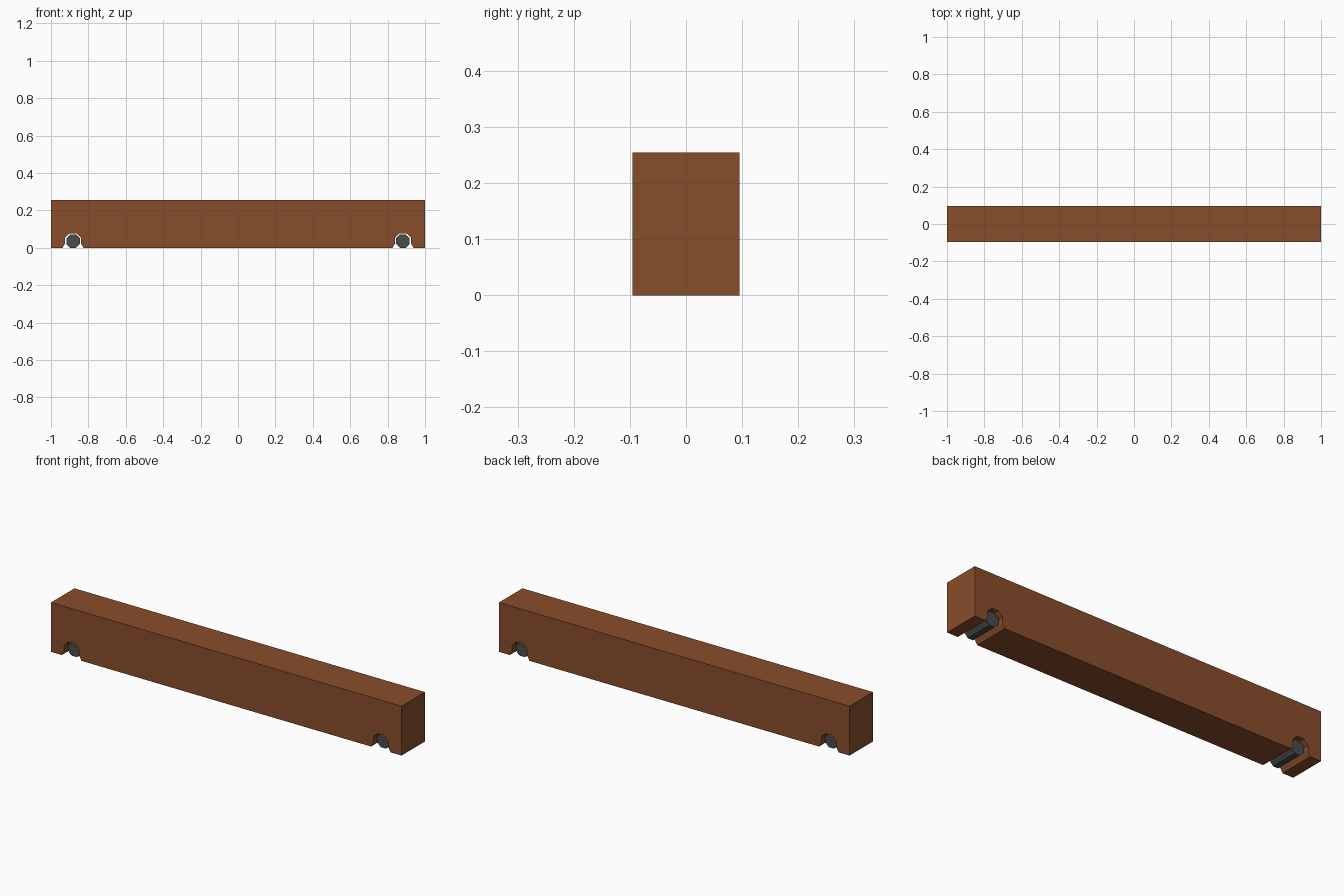
import bpy, bmesh, math

if "Cube" in bpy.data.objects:
    bpy.data.objects.remove(bpy.data.objects["Cube"])

HALF_Y, HEIGHT = 0.0955, 0.2545
AXLE_X, AXLE_Z = 0.882, 0.036


def material(name, rgb):
    m = bpy.data.materials.new(name)
    m.diffuse_color = (*rgb, 1)
    m.use_nodes = True
    m.node_tree.nodes["Principled BSDF"].inputs["Base Color"].default_value = m.diffuse_color
    return m


def extrude_profile(name, profile, half_depth, mat):
    """Extrude an x-z outline symmetrically along y."""
    bm = bmesh.new()
    face = bm.faces.new([bm.verts.new((x, -half_depth, z)) for x, z in profile])
    geo = bmesh.ops.extrude_face_region(bm, geom=[face])["geom"]
    verts = [g for g in geo if isinstance(g, bmesh.types.BMVert)]
    bmesh.ops.translate(bm, verts=verts, vec=(0, 2 * half_depth, 0))
    bmesh.ops.recalc_face_normals(bm, faces=bm.faces)
    mesh = bpy.data.meshes.new(name)
    bm.to_mesh(mesh)
    bm.free()
    mesh.materials.append(mat)
    ob = bpy.data.objects.new(name, mesh)
    bpy.context.collection.objects.link(ob)
    return ob


wood = material("brown", (0.25, 0.075, 0.025))
metal = material("dark grey", (0.07, 0.07, 0.07))

# Beam with an eight-sided, flared notch near each end
notch = [(-0.056, 0), (-0.043, 0.022), (-0.043, 0.053), (-0.018, 0.077),
         (0.018, 0.077), (0.043, 0.053), (0.043, 0.022), (0.056, 0)]
outline = [(-1, 0)]
for cx in (-AXLE_X, AXLE_X):
    outline += [(cx + x, z) for x, z in notch]
outline += [(1, 0), (1, HEIGHT), (-1, HEIGHT)]
extrude_profile("beam", outline, HALF_Y, wood)

# Octagonal rollers, set slightly in from the beam faces
r = 0.036 / math.cos(math.pi / 8)
for side, cx in (("left", -AXLE_X), ("right", AXLE_X)):
    ring = [(cx + r * math.cos((i + 0.5) * math.pi / 4),
             AXLE_Z + r * math.sin((i + 0.5) * math.pi / 4)) for i in range(8)]
    extrude_profile(side + "_roller", ring, 0.075, metal)
